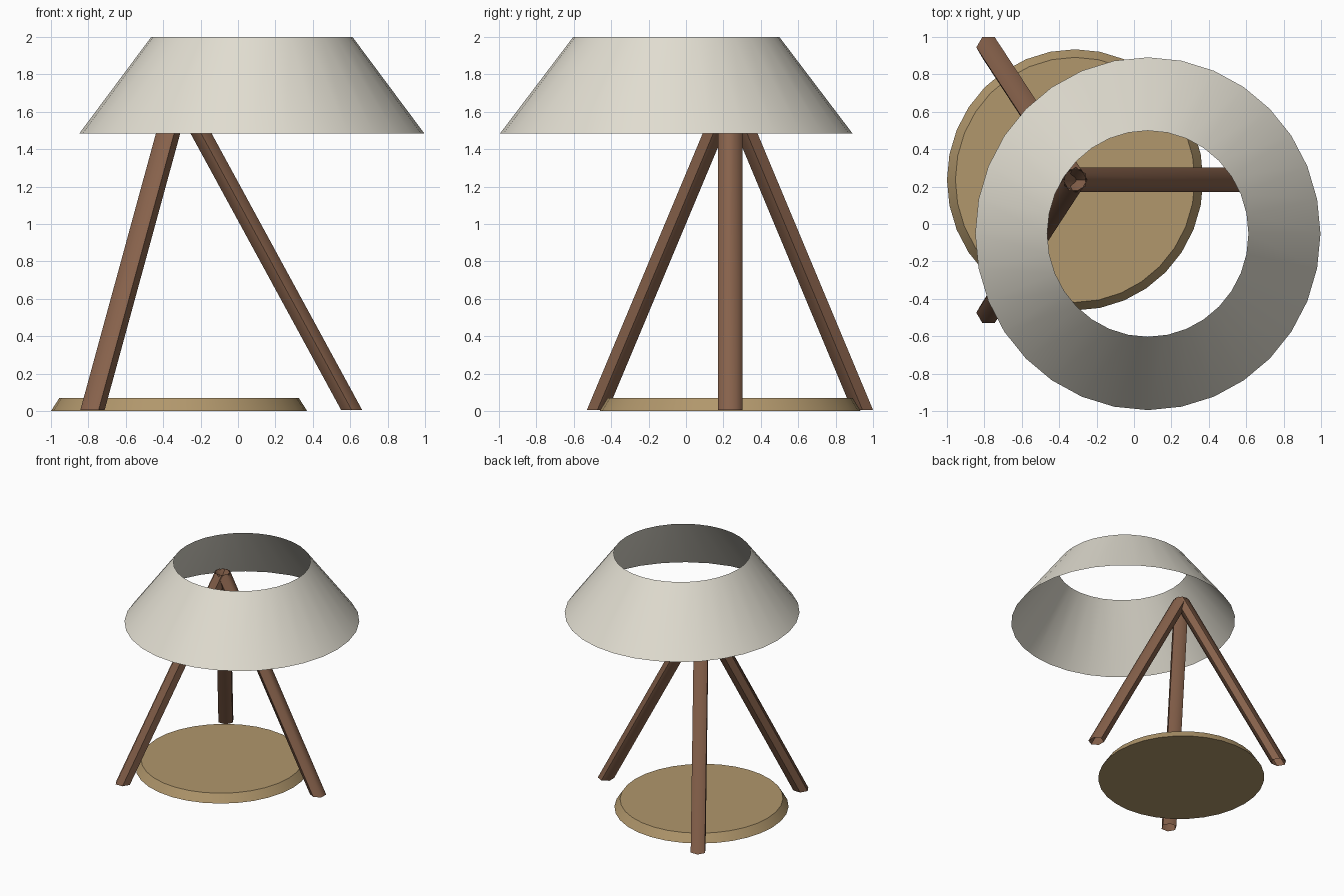
import bpy, bmesh, math

if "Cube" in bpy.data.objects:
    bpy.data.objects.remove(bpy.data.objects["Cube"])


def material(name, rgb):
    m = bpy.data.materials.new(name)
    m.diffuse_color = (*rgb, 1)
    m.use_nodes = True
    m.node_tree.nodes["Principled BSDF"].inputs["Base Color"].default_value = m.diffuse_color
    return m


def loft(name, rings, sides, mat, turn=0.0, caps=False):
    """Skin between horizontal elliptical rings given as (x, y, z, rx, ry)."""
    bm = bmesh.new()
    loops = []
    for x, y, z, rx, ry in rings:
        angles = [turn + math.tau * i / sides for i in range(sides)]
        loops.append([bm.verts.new((x + rx * math.cos(a), y + ry * math.sin(a), z))
                      for a in angles])
    for low, high in zip(loops, loops[1:]):
        for i in range(sides):
            j = (i + 1) % sides
            bm.faces.new((low[i], low[j], high[j], high[i]))
    if caps:
        bm.faces.new(loops[0][::-1])
        bm.faces.new(loops[-1])
    mesh = bpy.data.meshes.new(name)
    bm.to_mesh(mesh)
    bm.free()
    mesh.materials.append(mat)
    ob = bpy.data.objects.new(name, mesh)
    bpy.context.collection.objects.link(ob)
    bpy.ops.object.select_all(action='DESELECT')
    ob.select_set(True)
    bpy.context.view_layer.objects.active = ob
    bpy.ops.object.shade_smooth_by_angle(angle=math.radians(62 if sides < 8 else 35))
    return ob


fabric = material("shade_fabric", (0.76, 0.73, 0.64))
wood = material("dark_wood", (0.24, 0.12, 0.07))
tan = material("base_tan", (0.44, 0.31, 0.15))

# Centre of the stand, shared by base and tripod apex
CX, CY = -0.315, 0.236

# Bevelled disc base
loft("base", [(CX, CY, 0, 0.685, 0.698), (CX, CY, 0.07, 0.64, 0.655)], 32, tan, caps=True)

# Open tube legs leaning to a common apex
R = 0.065
feet = {
    "right_leg": (0.608, CY, math.pi / 2),
    "back_left_leg": (-0.778, 0.944, 0),
    "front_left_leg": (-0.778, -0.474, 0),
}
for name, (fx, fy, turn) in feet.items():
    loft(name, [(fx, fy, 0.005, R, R), (CX, CY, 1.70, R, R)], 6, wood, turn)

# Open conical shade, set off to one side
loft("shade", [(0.074, -0.052, 1.483, 0.923, 0.943),
               (0.074, -0.052, 2.0, 0.538, 0.551)], 32, fabric)
